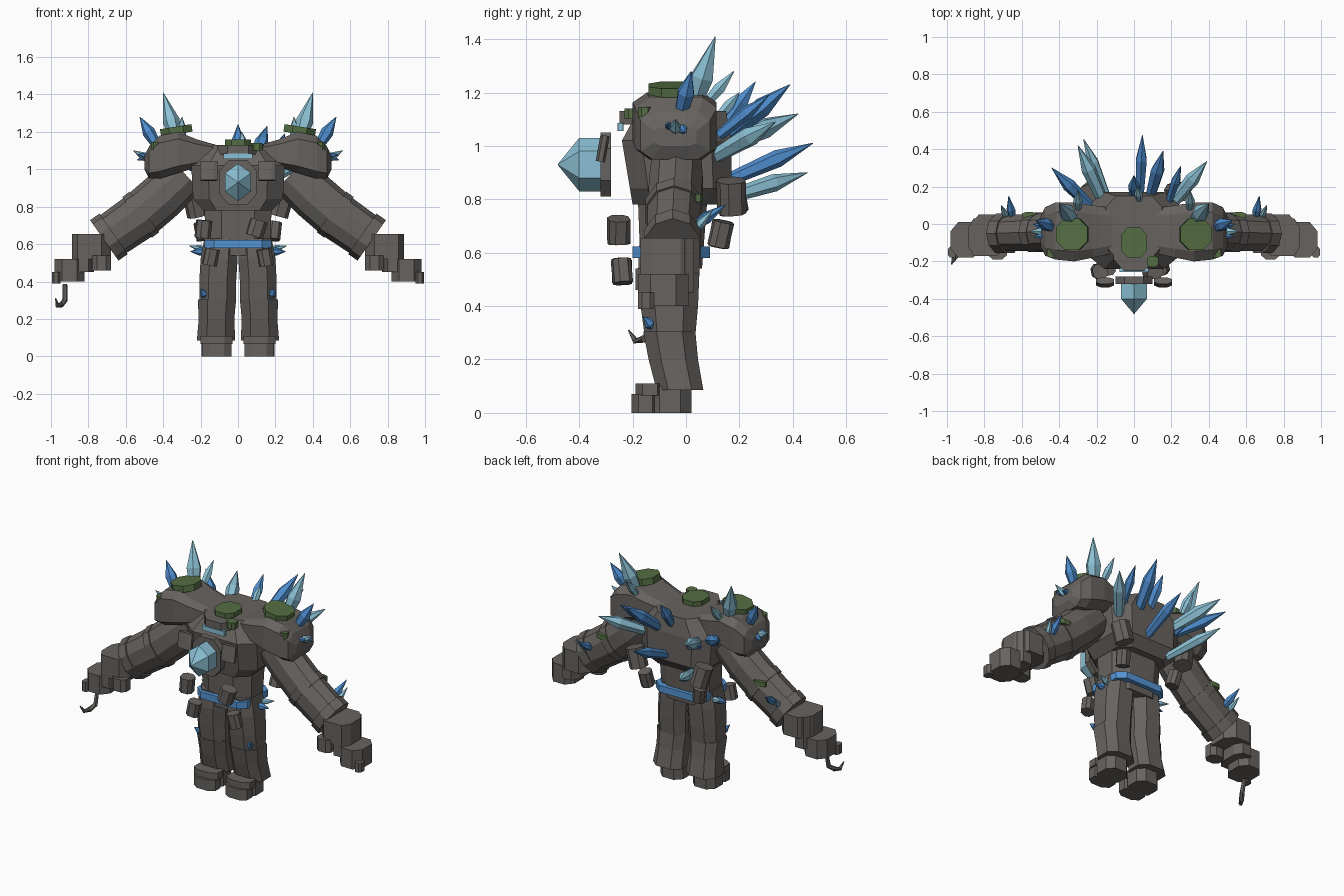
import bpy, bmesh, math
from mathutils import Vector, Matrix, Euler

if "Cube" in bpy.data.objects:
    bpy.data.objects.remove(bpy.data.objects["Cube"])


def colour(name, rgb):
    m = bpy.data.materials.new(name)
    m.diffuse_color = (*rgb, 1)
    m.use_nodes = True
    m.node_tree.nodes["Principled BSDF"].inputs["Base Color"].default_value = m.diffuse_color
    return m


ROCK = colour("brown_rock", (0.135, 0.124, 0.115))
ICE = colour("pale_crystal", (0.26, 0.53, 0.66))
BLUE = colour("blue_crystal", (0.075, 0.26, 0.60))
BELT = colour("bright_blue_belt", (0.09, 0.30, 0.66))
MOSS = colour("green_moss", (0.09, 0.155, 0.055))


def loft(name, rings, mat):
    """Skin a list of equal-length point rings and cap both ends."""
    bm = bmesh.new()
    vs = [[bm.verts.new(p) for p in r] for r in rings]
    n = len(vs[0])
    for a, b in zip(vs, vs[1:]):
        for i in range(n):
            bm.faces.new((a[i], a[(i + 1) % n], b[(i + 1) % n], b[i]))
    bm.faces.new(vs[0])
    bm.faces.new(vs[-1])
    bmesh.ops.remove_doubles(bm, verts=bm.verts, dist=1e-5)
    bmesh.ops.recalc_face_normals(bm, faces=bm.faces)
    me = bpy.data.meshes.new(name)
    bm.to_mesh(me)
    bm.free()
    me.materials.append(mat)
    ob = bpy.data.objects.new(name, me)
    bpy.context.collection.objects.link(ob)
    return ob


def oct2(u0, u1, v0, v1, k=0.25):
    """Rectangle with cut corners."""
    a, b = (u1 - u0) * k, (v1 - v0) * k
    return [(u0 + a, v0), (u1 - a, v0), (u1, v0 + b), (u1, v1 - b),
            (u1 - a, v1), (u0 + a, v1), (u0, v1 - b), (u0, v0 + b)]


def stack(name, secs, mat=ROCK, k=0.25, axis='z'):
    """Loft cut-corner sections (pos, u0, u1, v0, v1) along an axis."""
    put = {'z': lambda t, u, v: (u, v, t), 'x': lambda t, u, v: (t, u, v),
           'y': lambda t, u, v: (u, t, v)}[axis]
    return loft(name, [[put(s[0], u, v) for u, v in oct2(*s[1:], k)] for s in secs], mat)


def block(name, x0, x1, y0, y1, z0, z1, mat=ROCK, k=0.25):
    return stack(name, [(z0, x0, x1, y0, y1), (z1, x0, x1, y0, y1)], mat, k)


def tube(name, path, n=8, mat=ROCK, squash=1.0):
    """Tube through (x, y, z, radius) points; squash scales the depth."""
    rings = []
    pts = [Vector(p[:3]) for p in path]
    for i, p in enumerate(path):
        d = (pts[min(i + 1, len(pts) - 1)] - pts[max(i - 1, 0)]).normalized()
        side = Vector((0, 1, 0)) if abs(d.y) < 0.85 else Vector((1, 0, 0))
        e1 = (side - d * side.dot(d)).normalized()
        e2 = d.cross(e1)
        rings.append([pts[i] + p[3] * (squash * math.cos(t) * e1 + math.sin(t) * e2)
                      for t in (2 * math.pi * (j + 0.5) / n for j in range(n))])
    return loft(name, rings, mat)


def crystal(name, base, tip, r, mat, wide=0.4):
    """Six-sided spike, widest at the given share of its length."""
    b, t = Vector(base), Vector(tip)
    tube(name, [(*b, r * 0.7), (*b.lerp(t, wide), r), (*t, 0.0015)], 6, mat)


def boulder(name, c, w, d, h, rot):
    ob = stack(name, [(t, -w / 2, w / 2, -d / 2, d / 2) for t in (-h / 2, h / 2)])
    ob.data.transform(Matrix.Translation(c) @ Euler(rot).to_matrix().to_4x4())


# Torso, waist, belt and head
stack("torso", [(0.78, -.18, .18, -.20, .12), (0.84, -.24, .24, -.21, .17),
                (1.02, -.25, .25, -.24, .17), (1.13, -.15, .15, -.18, .15)], k=0.18)
stack("waist", [(0.54, -.17, .17, -.17, .06), (0.80, -.18, .18, -.18, .08)])
block("belt", -.178, .178, -.20, .09, .58, .623, BELT, 0.14)
block("head", -.11, .11, -.25, .0, 1.08, 1.13)
block("head_moss", -.07, .07, -.18, -.02, 1.13, 1.16, MOSS)
block("neck_moss", .07, .13, -.23, -.17, 1.10, 1.14, MOSS)
block("face_plate", -.078, .078, -.256, -.235, 1.055, 1.085, ICE, 0.02)

# Chest gem, point up, on its floating stone plate
stack("gem_mount", [(-.32, -.10, .10, .81, 1.05), (-.28, -.10, .10, .81, 1.05)], axis='y')
hexa = [(math.sin(i * math.pi / 3), math.cos(i * math.pi / 3)) for i in range(6)]
loft("chest_gem", [[(a * w, y, .93 + b * h) for a, b in hexa] for y, w, h in
                   ((-.30, .08, .10), (-.40, .08, .10), (-.48, .002, .002))], ICE)

for s, side in ((-1, "left"), (1, "right")):
    # Shoulder armour
    stack(side + "_shoulder", [(s * .08, -.15, .08, 1.04, 1.12), (s * .22, -.18, .10, 1.01, 1.16),
                               (s * .32, -.20, .115, .98, 1.20), (s * .42, -.19, .115, .95, 1.18),
                               (s * .475, -.17, .09, .95, 1.125), (s * .50, -.12, .04, 1.0, 1.07)],
          k=0.17, axis='x')
    m = block(side + "_shoulder_moss", -.085, .085, -.085, .085, -.02, .02, MOSS, 0.28)
    m.data.transform(Matrix.Translation((s * .33, -.055, 1.208)) @ Matrix.Rotation(s * .16, 4, 'Y'))
    block(side + "_moss_tuft", s * .44 - .025, s * .44 + .025, -.18, -.13, 1.10, 1.145, MOSS)
    S = "_shoulder_crystal"
    crystal(side + S + "_tall", (s * .33, .03, 1.16), (s * .40, .11, 1.41), .046, ICE, .4)
    crystal(side + S + "_outer", (s * .43, -.02, 1.12), (s * .525, .02, 1.28), .035, BLUE, .5)
    crystal(side + S + "_rear", (s * .30, .06, 1.14), (s * .30, .18, 1.28), .025, ICE, .55)
    crystal(side + S + "_low", (s * .47, -.04, 1.05), (s * .56, -.04, 1.10), .022, ICE)
    crystal(side + S + "_bud", (s * .47, -.02, 1.07), (s * .54, .0, 1.05), .018, BLUE)
    crystal(side + S + "_bud_front", (s * .47, -.06, 1.07), (s * .535, -.07, 1.08), .016, BLUE)

    # Arm, elbow band and wrist collar
    tube(side + "_arm", [(s * .28, -.035, .97, .115), (s * .40, -.037, .86, .128),
                         (s * .53, -.045, .748, .128), (s * .70, -.05, .63, .122)], 10, squash=.82)
    tube(side + "_elbow_band", [(s * .50, -.045, .772, .134), (s * .54, -.045, .743, .134)],
         10, squash=.83)
    tube(side + "_wrist_collar", [(s * .665, -.05, .655, .132), (s * .715, -.05, .62, .132)],
         10, squash=.84)
    crystal(side + "_arm_crystal_long", (s * .65, .03, .70), (s * .67, .15, .78), .024, BLUE)
    crystal(side + "_arm_crystal_short", (s * .68, .03, .68), (s * .71, .10, .76), .018, ICE)
    block(side + "_arm_moss", s * .56 - .04, s * .56 + .04, .03, .063, .79, .82, MOSS)

    # Hand blocks
    def hand(part, a, b, *rest):
        block(side + part, *sorted((s * a, s * b)), *rest)
    hand("_palm", .68, .88, -.17, .05, .52, .655)
    hand("_knuckle", .77, .887, -.17, .03, .45, .655)
    hand("_fingers", .82, .98, -.18, .01, .40, .52)
    hand("_thumb", .68, .78, -.19, -.10, .46, .54)
    hand("_fingertip", .95, .995, -.18, -.12, .39, .45)

    # Leg: thigh overlapping shin
    L = lambda z, a, b, y0, y1: (z, *sorted((s * a, s * b)), y0, y1)
    stack(side + "_thigh", [L(.29, .012, .205, -.155, .035), L(.40, .01, .207, -.17, .045),
                            L(.52, .002, .20, -.18, .05), L(.63, .002, .18, -.175, .05)])
    stack(side + "_shin", [L(.085, .015, .22, -.11, .065), L(.20, .02, .21, -.14, .045),
                           L(.305, .01, .215, -.16, .035)])
    # Foot
    block(side + "_heel", *sorted((s * .035, s * .195)), -.14, .02, 0, .10)
    block(side + "_toe", *sorted((s * .035, s * .19)), -.205, -.10, 0, .07)
    block(side + "_instep", *sorted((s * .03, s * .20)), -.19, -.08, .065, .11)
    # Small hip and shin crystals
    crystal(side + "_hip_crystal_a", (s * .17, -.05, .56), (s * .255, -.05, .56), .022, BLUE)
    crystal(side + "_hip_crystal_b", (s * .17, -.02, .57), (s * .26, .0, .59), .018, ICE)
    crystal(side + "_shin_crystal", (s * .17, -.12, .32), (s * .20, -.16, .36), .022, BLUE)

    # Floating stones around the chest and waist
    boulder(side + "_chest_slab", (s * .155, -.312, .99), .095, .035, .10, (-.18, 0, 0))
    boulder(side + "_back_stone_high", (s * .23, .17, .81), .10, .10, .125, (.1, s * .25, .3))
    boulder(side + "_back_stone_low", (s * .19, .13, .67), .075, .075, .095, (-.2, s * .15, .2))
    boulder(side + "_front_stone_low", (s * .145, -.24, .53), .075, .07, .09, (.05, s * -.2, .2))
boulder("front_stone_left", (-.185, -.252, .68), .08, .08, .095, (.05, .1, .2))
boulder("front_stone_right", (.10, -.252, .685), .09, .08, .09, (.05, .3, .2))

# Hook hanging below one hand
tube("hook", [(-.925, -.11, .385, .012), (-.925, -.13, .30, .015), (-.945, -.16, .275, .015),
              (-.965, -.19, .27, .012), (-.975, -.215, .31, .003)], 6)

# Fan of crystals on the back
for i, (b, t, r, m) in enumerate((
        ((.03, .13, .86), (.045, .475, 1.01), .033, BLUE),
        ((-.14, .13, .80), (-.27, .455, .90), .033, ICE),
        ((-.15, .09, .98), (-.30, .42, 1.12), .040, ICE),
        ((.08, .12, 1.01), (.155, .39, 1.23), .038, BLUE),
        ((.19, .09, .95), (.39, .335, 1.09), .038, ICE),
        ((-.20, .06, .99), (-.44, .30, 1.14), .036, BLUE),
        ((.0, .12, 1.04), (.0, .26, 1.24), .031, BLUE),
        ((.18, .10, 1.02), (.25, .31, 1.19), .027, BLUE),
        ((-.18, .12, .96), (-.25, .30, 1.10), .024, BLUE),
        ((.03, .10, 1.08), (.02, .20, 1.20), .022, ICE))):
    crystal(f"back_crystal_{i}", b, t, r, m, 0.62)
